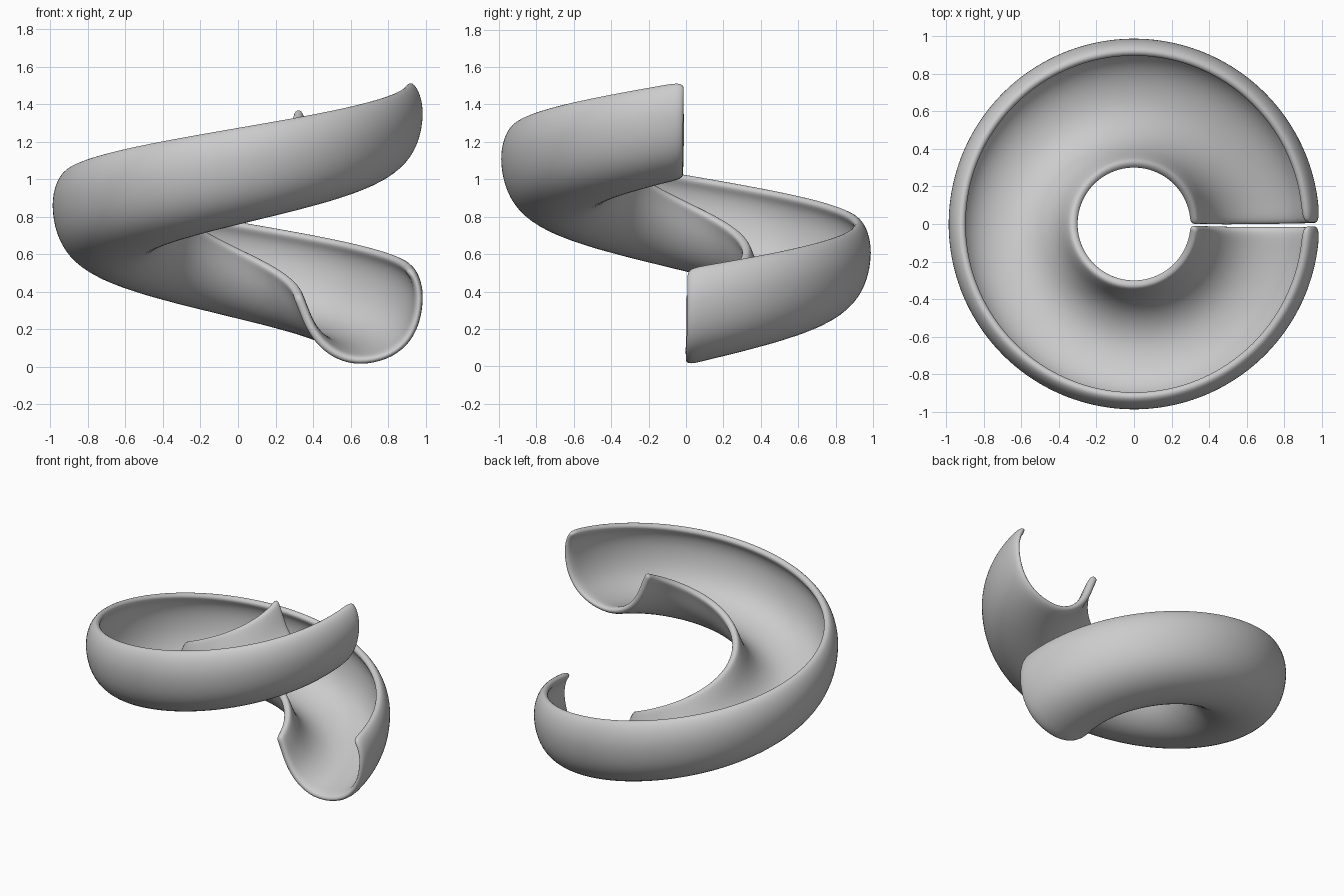
import bpy, bmesh, math

if "Cube" in bpy.data.objects:
    bpy.data.objects.remove(bpy.data.objects["Cube"])

# Outside line of the chute section: (radius, height), outer rim to inner lip
PROFILE = [(0.925, 0.535), (0.965, 0.49), (0.988, 0.42), (0.994, 0.34), (0.975, 0.22),
           (0.915, 0.105), (0.80, 0.025), (0.65, -0.003), (0.53, 0.025),
           (0.43, 0.095), (0.365, 0.19), (0.333, 0.27), (0.312, 0.325), (0.292, 0.365)]
RISE = 1.0
SEGMENTS = 48
WALL = 0.05

# Sweep the section one full turn up a helix
bm = bmesh.new()
rows = []
for j in range(SEGMENTS + 1):
    t = j / SEGMENTS
    a = 0.003 + t * (math.tau - 0.014)
    rows.append([bm.verts.new((r * math.cos(a), r * math.sin(a), h + RISE * t))
                 for r, h in PROFILE])
for r0, r1 in zip(rows, rows[1:]):
    for i in range(len(PROFILE) - 1):
        bm.faces.new((r0[i], r0[i + 1], r1[i + 1], r1[i]))
mesh = bpy.data.meshes.new("spiral_chute")
bm.to_mesh(mesh)
bm.free()
chute = bpy.data.objects.new("spiral_chute", mesh)
bpy.context.collection.objects.link(chute)

# Wall thickness inward, then rounded rims
solid = chute.modifiers.new("wall", 'SOLIDIFY')
solid.thickness = WALL
solid.offset = -1
sub = chute.modifiers.new("round", 'SUBSURF')
sub.levels = sub.render_levels = 2
for p in mesh.polygons:
    p.use_smooth = True
